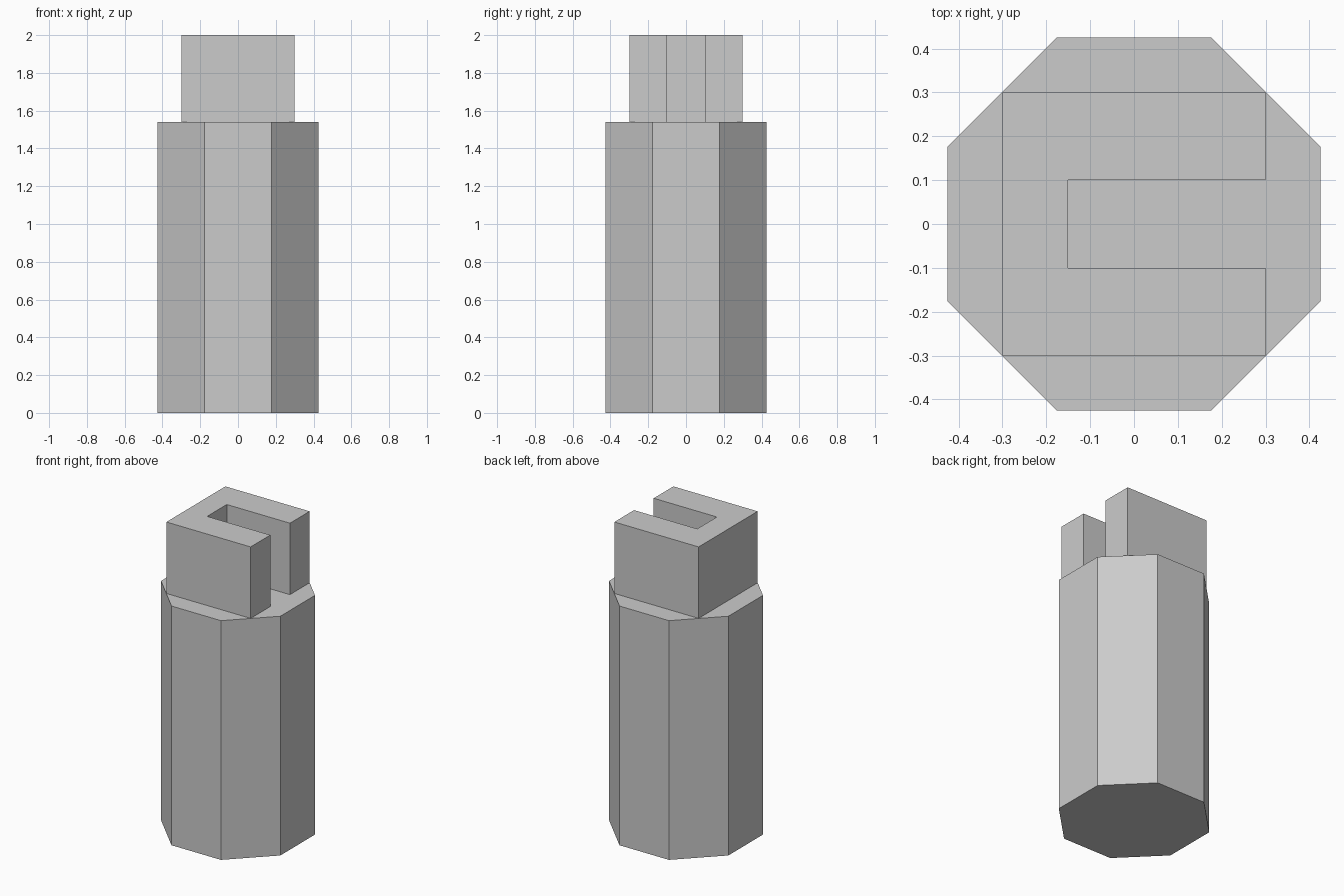
import bpy
import bmesh
from math import cos, sin, pi

if "Cube" in bpy.data.objects:
    bpy.data.objects.remove(bpy.data.objects["Cube"])


def prism(name, outline, z0, z1):
    """Extrude a flat outline straight up from z0 to z1."""
    bm = bmesh.new()
    base = bm.faces.new([bm.verts.new((x, y, z0)) for x, y in outline])
    ext = bmesh.ops.extrude_face_region(bm, geom=[base], use_keep_orig=True)
    top = [v for v in ext["geom"] if isinstance(v, bmesh.types.BMVert)]
    bmesh.ops.translate(bm, verts=top, vec=(0, 0, z1 - z0))
    bmesh.ops.recalc_face_normals(bm, faces=bm.faces)
    mesh = bpy.data.meshes.new(name)
    bm.to_mesh(mesh)
    bm.free()
    obj = bpy.data.objects.new(name, mesh)
    bpy.context.collection.objects.link(obj)
    return obj


BODY_TOP = 1.54
RADIUS = 0.425 / cos(pi / 8)

# Octagonal body, flat sides facing the axes
octagon = [(RADIUS * cos((i + 0.5) * pi / 4), RADIUS * sin((i + 0.5) * pi / 4))
           for i in range(8)]
prism("octagonal_body", octagon, 0, BODY_TOP)

# Square head with a slot open towards +x
half = [(-0.3, -0.3), (0.3, -0.3), (0.3, -0.1), (-0.15, -0.1)]
u_shape = half + [(x, -y) for x, y in reversed(half)]
prism("slotted_head", u_shape, BODY_TOP, 2.0)
